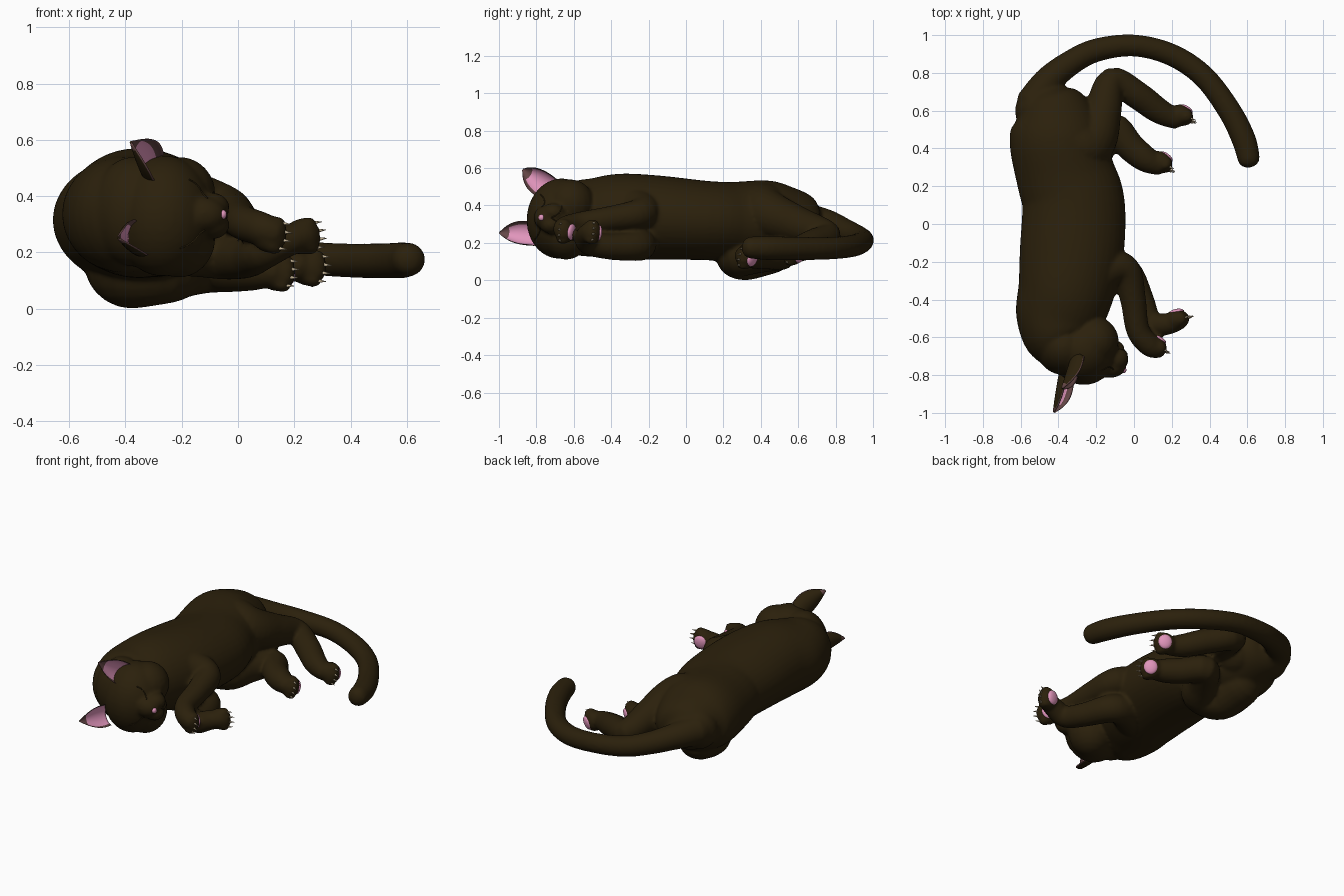
import bpy, bmesh, math
from mathutils import Vector, Matrix

if "Cube" in bpy.data.objects:
    bpy.data.objects.remove(bpy.data.objects["Cube"])


def material(name, rgb):
    m = bpy.data.materials.new(name)
    m.diffuse_color = (*rgb, 1)
    m.use_nodes = True
    m.node_tree.nodes["Principled BSDF"].inputs["Base Color"].default_value = m.diffuse_color
    return m


FUR = material("dark brown fur", (.024, .0145, .0035))
PINK = material("pink skin", (.75, .30, .50))
MAUVE = material("ear edge mauve", (.13, .062, .062))
CLAW = material("claw ivory", (.55, .45, .30))


def finish(name, bm, *mats):
    bmesh.ops.recalc_face_normals(bm, faces=bm.faces)
    me = bpy.data.meshes.new(name)
    bm.to_mesh(me)
    bm.free()
    for m in mats:
        me.materials.append(m)
    for p in me.polygons:
        p.use_smooth = True
    ob = bpy.data.objects.new(name, me)
    bpy.context.collection.objects.link(ob)
    return ob


def catmull(a, b, c, d, t):
    return [.5 * (2 * q + (r - p) * t + (2 * p - 5 * q + 4 * r - s) * t * t
                  + (3 * q - p - 3 * r + s) * t ** 3) for p, q, r, s in zip(a, b, c, d)]


def tube(bm, pts, n=24, steps=5, cap=.8):
    """Rounded tube through (x, y, z, horizontal radius[, vertical radius])."""
    pts = [p if len(p) == 5 else (*p, p[3]) for p in pts]
    ext = [pts[0]] + pts + [pts[-1]]
    path = [catmull(*ext[i:i + 4], k / steps) for i in range(len(pts) - 1) for k in range(steps)]
    path.append(list(pts[-1]))
    cs = [Vector(p[:3]) for p in path]
    rings = []
    last = len(cs) - 1
    for i, p in enumerate(path):
        t = (cs[min(i + 1, last)] - cs[max(i - 1, 0)]).normalized()
        side = t.cross(Vector((0, 0, 1))).normalized()
        up = side.cross(t)
        variants = [(0, 1)]
        caps = [(math.sin(a) * cap, math.cos(a)) for a in (.5, .95, 1.3, 1.5)]
        if i == 0:
            variants = [(-o, s) for o, s in reversed(caps)] + variants
        if i == last:
            variants = variants + caps
        for off, s in variants:
            c = cs[i] + t * off * min(p[3], p[4])
            rings.append([bm.verts.new(c + side * math.cos(a) * p[3] * s + up * math.sin(a) * p[4] * s)
                          for a in (2 * math.pi * k / n for k in range(n))])
    for a, b in zip(rings, rings[1:]):
        for k in range(n):
            bm.faces.new((a[k], a[(k + 1) % n], b[(k + 1) % n], b[k]))
    bm.faces.new(rings[0][::-1])
    bm.faces.new(rings[-1])


def frame(x, y, z, loc):
    m = Matrix((x, y, z)).transposed().to_4x4()
    m.translation = loc
    return m


def blob(bm, loc, radii, axes=None, seg=20):
    x, y, z = axes or (Vector((1, 0, 0)), Vector((0, 1, 0)), Vector((0, 0, 1)))
    bmesh.ops.create_uvsphere(bm, u_segments=seg, v_segments=seg // 2 + 2, radius=1,
                              matrix=frame(x, y, z, loc) @ Matrix.Diagonal((*radii, 1)))


fur = bmesh.new()

# torso and neck, lying on the side
tube(fur, [(-.36, -.69, .34, .12, .14), (-.405, -.60, .335, .18, .195), (-.40, -.50, .335, .23, .21),
           (-.36, -.35, .34, .255, .23), (-.33, -.15, .335, .275, .225), (-.32, .10, .32, .272, .212),
           (-.36, .25, .312, .262, .214), (-.41, .45, .315, .252, .218), (-.44, .58, .315, .215, .175),
           (-.475, .66, .31, .15, .13), (-.49, .70, .31, .10, .09)], n=40, cap=.4)
blob(fur, (-.37, -.65, .345), (.15, .15, .195), seg=32)
blob(fur, (-.50, .60, .31), (.13, .12, .13), seg=32)

# tail
tube(fur, [(-.53, .64, .32, .095), (-.455, .755, .30, .078), (-.34, .85, .262, .067), (-.2, .92, .23, .062),
           (0, .945, .21, .058), (.2, .895, .185, .059), (.37, .78, .172, .06), (.505, .60, .17, .062),
           (.58, .45, .172, .064), (.608, .345, .175, .059)])

# upper and lower hind legs
tube(fur, [(-.42, .46, .40, .13), (-.28, .41, .375, .14), (-.21, .46, .345, .125), (-.165, .60, .295, .10),
           (-.115, .755, .24, .075), (.02, .68, .20, .074), (.13, .60, .165, .068), (.22, .555, .15, .053)])
blob(fur, (-.30, .55, .29), (.13, .13, .13))
tube(fur, [(-.42, .47, .17, .13), (-.38, .32, .145, .145), (-.26, .29, .13, .115), (-.19, .40, .13, .09),
           (-.11, .51, .135, .08), (-.02, .41, .135, .076), (.06, .345, .135, .07), (.13, .31, .13, .053)])

# upper and lower front legs
tube(fur, [(-.28, -.33, .40, .13), (-.14, -.24, .38, .10), (-.045, -.25, .355, .082), (-.005, -.40, .33, .068),
           (.02, -.56, .305, .062), (.08, -.64, .285, .06), (.13, -.66, .27, .052)])
tube(fur, [(-.28, -.33, .24, .12), (-.12, -.25, .20, .09), (-.035, -.265, .185, .082), (.035, -.40, .18, .07),
           (.085, -.52, .20, .064), (.17, -.53, .24, .058), (.24, -.51, .26, .05)])

# head: skull, cheeks, muzzle, chin
tilt = Vector((.05, .10, 1)).normalized()
hx = Vector((0, 1, 0)).cross(tilt).normalized()
axes = (hx, tilt.cross(hx), tilt)
blob(fur, (-.265, -.67, .33), (.175, .182, .215), axes, 32)
blob(fur, (-.21, -.64, .25), (.13, .13, .14), axes)
blob(fur, (-.21, -.62, .41), (.13, .13, .13), axes)
blob(fur, (-.125, -.75, .335), (.085, .065, .065), axes)
for dz in (-.032, .032):
    blob(fur, (-.09, -.715 + dz * .2, .33 + dz), (.06, .062, .05), axes)
blob(fur, (-.105, -.66, .325), (.055, .045, .045), axes)

# paws: toes in the fur, pads and claws as coloured parts
pads, claws = bmesh.new(), bmesh.new()
for tip, d, sole in (((.185, -.685, .255), (.88, -.46, -.1), (.46, .88, -.12)),
                     ((.31, -.49, .265), (.96, .2, .1), (-.2, .96, -.1)),
                     ((.325, .535, .14), (.87, -.48, -.05), (.48, .85, -.25)),
                     ((.21, .275, .125), (.78, -.6, 0), (.6, .77, -.25))):
    tip, d = Vector(tip), Vector(d).normalized()
    w = d.cross(Vector(sole)).normalized()
    s = w.cross(d)
    ax = (d, s, w)
    blob(fur, tip - d * .085, (.064, .056, .064), ax)
    blob(pads, tip - d * .08 + s * .040, (.041, .0175, .043), ax, 18)
    for i in range(4):
        k = i - 1.5
        toe = tip - d * (.048 + .006 * k * k) + w * k * .03
        blob(fur, toe, (.033, .035, .022), ax, 16)
        z = (d + s * .15).normalized()
        y = w.cross(z).normalized()
        bmesh.ops.create_cone(claws, cap_ends=True, segments=8, radius1=.008, radius2=.001, depth=.036,
                              matrix=frame(y.cross(z), y, z, toe + d * .037))
finish("paw_pads", pads, PINK)
finish("claws", claws, CLAW)

# fuse the furry parts into one smooth skin
body = finish("fur_body", fur, FUR)
rm = body.modifiers.new("fuse", 'REMESH')
rm.mode = 'VOXEL'
rm.voxel_size = .011
rm.use_smooth_shade = True
sm = body.modifiers.new("soften", 'SMOOTH')
sm.factor = .5
sm.iterations = 4


# ears: cupped shells, pink inside with a mauve border
def ear(name, base, tip, across, half, facing):
    base, axis = Vector(base), Vector(tip) - Vector(base)
    n = axis.normalized()
    w = (Vector(across) - n * n.dot(Vector(across))).normalized()
    f = n.cross(w)
    if f.dot(Vector(facing)) < 0:
        f = -f
    bm = bmesh.new()
    nu, nv = 18, 16
    layers = []
    for thick in (0, .008):
        grid = []
        for j in range(nv + 1):
            v = j / nv
            r = half * max(.06, (1 - v ** 2.4) ** .85) * (1 + .12 * math.sin(v * math.pi))
            grid.append([bm.verts.new(base + axis * v + w * r * math.sin(a) +
                                      f * (thick + r * .95 * (1 - math.cos(a)) - .07 * (1 - v)))
                         for a in (math.radians(-90 + 180 * i / nu) for i in range(nu + 1))])
        layers.append(grid)
    for layer, grid in enumerate(layers):
        for j in range(nv):
            for i in range(nu):
                fc = bm.faces.new((grid[j][i], grid[j][i + 1], grid[j + 1][i + 1], grid[j + 1][i]))
                inner = 3 <= i < nu - 3 and j < nv * .7
                rim = j >= nv * .85
                fc.material_index = (1 if inner else 2) if layer else (2 if rim else 0)
    o, p = layers
    for j in range(nv):
        for i in (0, nu):
            bm.faces.new((o[j][i], o[j + 1][i], p[j + 1][i], p[j][i])).material_index = 2
    for i in range(nu):
        for j in (0, nv):
            bm.faces.new((o[j][i], o[j][i + 1], p[j][i + 1], p[j][i]))
    return finish(name, bm, FUR, PINK, MAUVE)


ear("upper_ear", (-.275, -.735, .49), (-.385, -.868, .592), (.05, .10, .10), .066, (1, -.5, 0))
ear("lower_ear", (-.335, -.815, .25), (-.43, -.995, .25), (.06, .03, -.10), .062, (1, -.5, 0))

# nose tip
bm = bmesh.new()
blob(bm, (-.054, -.772, .335), (.014, .017, .017), axes, 14)
finish("nose", bm, PINK)

# closed eyelids and mouth, laid on the skin
dg = bpy.context.evaluated_depsgraph_get()
skin = body.evaluated_get(dg)
bm = bmesh.new()
for a, m, b in (((-.20, -.82, .21), (-.15, -.79, .235), (-.12, -.78, .28)),
                ((-.17, -.78, .46), (-.12, -.75, .44), (-.11, -.77, .39)),
                ((-.04, -.72, .335), (-.06, -.68, .30), (-.09, -.68, .27)),
                ((-.04, -.72, .335), (-.06, -.67, .37), (-.09, -.67, .39))):
    pts = []
    for k in range(7):
        t = k / 6
        q = Vector(a) * (1 - t) ** 2 + Vector(m) * 2 * t * (1 - t) + Vector(b) * t * t
        hit = skin.closest_point_on_mesh(q)
        c = hit[1] if hit[0] else q
        pts.append((*c, .003))
    tube(bm, pts, n=8, steps=2)
finish("closed_eyes_and_mouth", bm, FUR)
